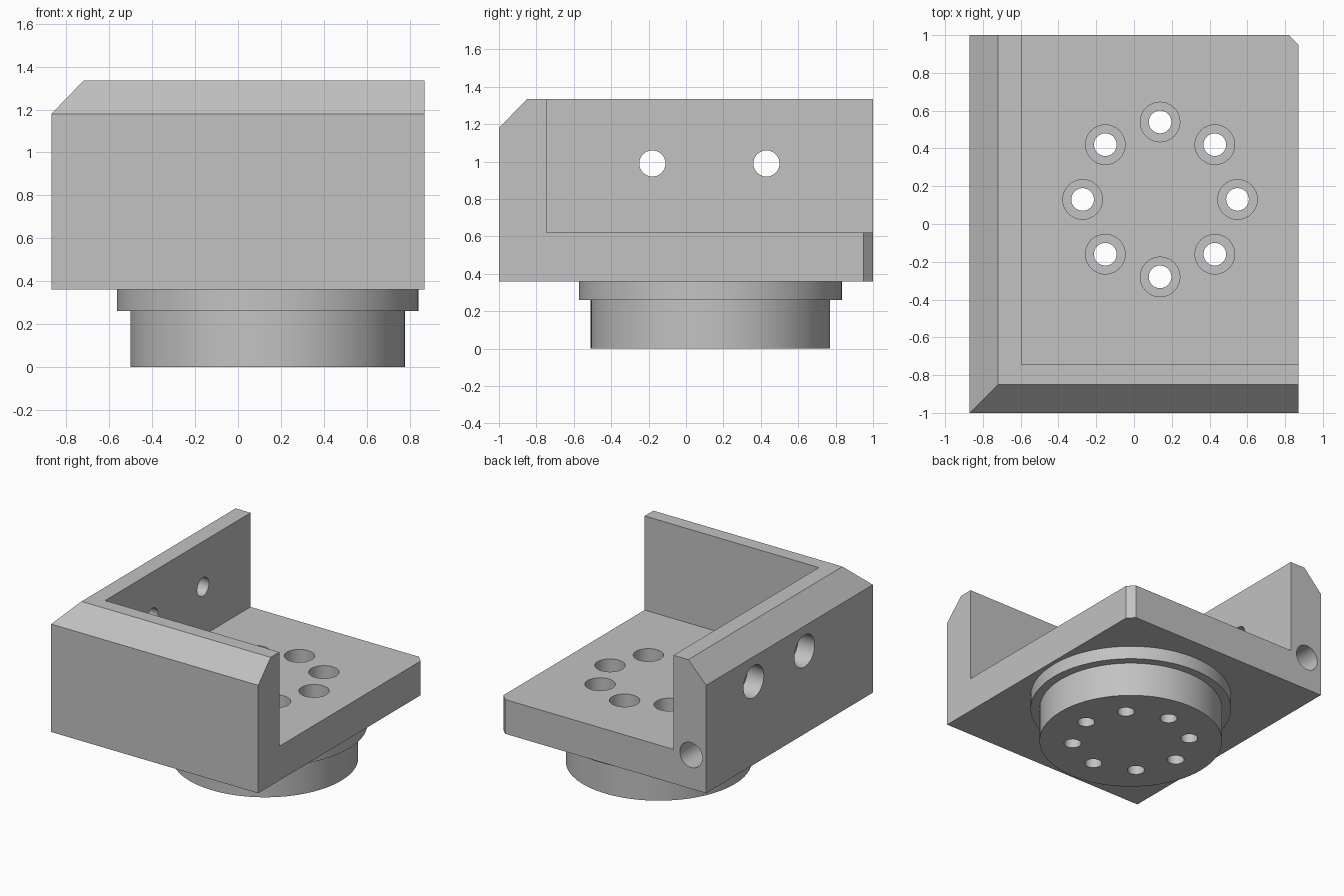
import bpy, bmesh, math
from mathutils import Matrix, Vector

if "Cube" in bpy.data.objects:
    bpy.data.objects.remove(bpy.data.objects["Cube"], do_unlink=True)

grey = bpy.data.materials.new("machined grey")
grey.use_nodes = True
COLOUR = (0.54, 0.54, 0.54, 1)
grey.diffuse_color = COLOUR
grey.node_tree.nodes["Principled BSDF"].inputs["Base Color"].default_value = COLOUR


def loft(name, rings, matrix=Matrix()):
    """Closed solid through rings that share one point count."""
    bm = bmesh.new()
    loops = [[bm.verts.new(matrix @ Vector(p)) for p in ring] for ring in rings]
    n = len(loops[0])
    for low, high in zip(loops, loops[1:]):
        for i in range(n):
            j = (i + 1) % n
            bm.faces.new((low[i], low[j], high[j], high[i]))
    bm.faces.new(loops[0][::-1])
    bm.faces.new(loops[-1])
    bmesh.ops.recalc_face_normals(bm, faces=bm.faces)
    mesh = bpy.data.meshes.new(name)
    bm.to_mesh(mesh)
    bm.free()
    mesh.materials.append(grey)
    obj = bpy.data.objects.new(name, mesh)
    bpy.context.collection.objects.link(obj)
    return obj


def lathe(name, profile, matrix, sides=48):
    """Stepped round solid from (radius, height) pairs."""
    turns = [2 * math.pi * i / sides for i in range(sides)]
    return loft(name, [[(r * math.cos(a), r * math.sin(a), z) for a in turns]
                       for r, z in profile], matrix)


def combine(target, tool, operation):
    mod = target.modifiers.new(operation.lower(), 'BOOLEAN')
    mod.operation = operation
    mod.solver = 'EXACT'
    mod.object = tool
    bpy.context.view_layer.objects.active = target
    bpy.ops.object.modifier_apply(modifier=mod.name)
    bpy.data.objects.remove(tool, do_unlink=True)


X, Y = 0.87, 1.0
BASE, FLOOR, SHOULDER, TOP = 0.36, 0.62, 1.18, 1.335
CENTRE = (0.138, 0.13)


def outline(inset, z):
    """Plan of the block with its clipped rear corner."""
    return [(-X + inset, -Y + inset, z), (X, -Y + inset, z), (X, Y - 0.05, z),
            (X - 0.05, Y, z), (-X + inset, Y, z)]


# Block with chamfered outer top edges
bracket = loft("corner_bracket", [outline(0, BASE), outline(0, SHOULDER), outline(0.15, TOP)])

# Open pocket that leaves the floor and two walls
pocket_plan = [(-0.595, -0.745), (2, -0.745), (2, 2), (-0.595, 2)]
combine(bracket, loft("pocket", [[(x, y, z) for x, y in pocket_plan] for z in (FLOOR, 2)]),
        'DIFFERENCE')

# Round flange and locating boss beneath
boss = lathe("round_boss", [(0.64, 0), (0.64, 0.26), (0.703, 0.26), (0.703, 0.4)],
             Matrix.Translation((*CENTRE, 0)), 96)
combine(bracket, boss, 'UNION')

# Ring of counterbored bolt holes through floor and boss
for k in range(8):
    a = k * math.pi / 4
    spot = (CENTRE[0] + 0.41 * math.cos(a), CENTRE[1] + 0.41 * math.sin(a), 0)
    combine(bracket, lathe("bolt_hole", [(0.06, -0.1), (0.06, 0.4), (0.105, 0.4), (0.105, 0.7)],
                           Matrix.Translation(spot), 32), 'DIFFERENCE')

# Counterbored holes through the side wall
for y in (-0.18, 0.43):
    place = Matrix.Translation((-X, y, 0.99)) @ Matrix.Rotation(math.pi / 2, 4, 'Y')
    combine(bracket, lathe("wall_hole", [(0.122, -0.1), (0.122, 0.14), (0.07, 0.14), (0.07, 0.4)],
                           place, 32), 'DIFFERENCE')

# Blind hole in the rear end of the side wall
place = Matrix.Translation((-0.743, Y, 0.617)) @ Matrix.Rotation(math.pi / 2, 4, 'X')
combine(bracket, lathe("end_hole", [(0.095, -0.1), (0.095, 0.5)], place, 32), 'DIFFERENCE')

bpy.ops.object.select_all(action='DESELECT')
bracket.select_set(True)
bpy.context.view_layer.objects.active = bracket
bpy.ops.object.shade_smooth_by_angle(angle=math.radians(30))
